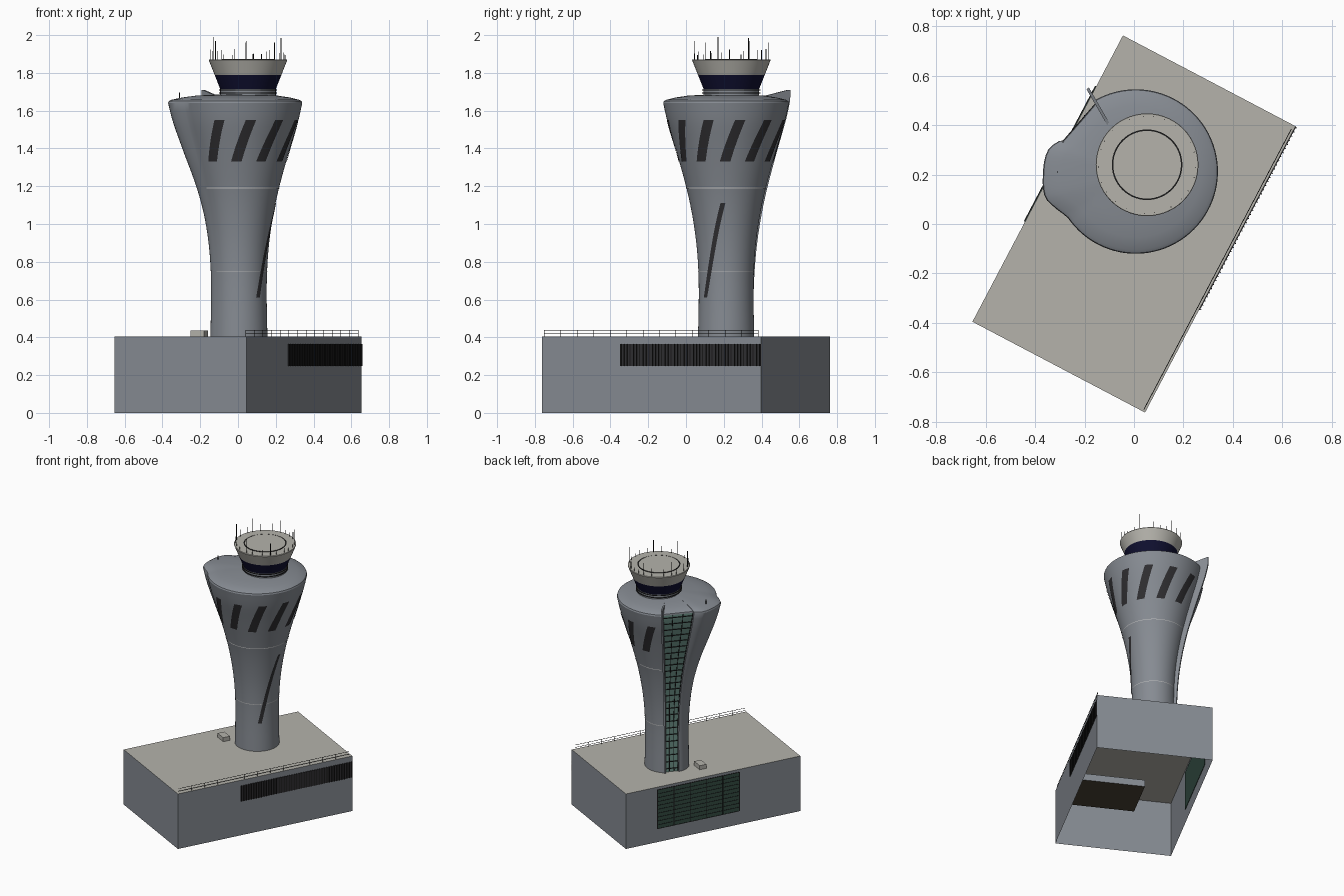
import bpy, bmesh, math, random
from mathutils import Vector, Matrix

if "Cube" in bpy.data.objects:
    bpy.data.objects.remove(bpy.data.objects["Cube"])
random.seed(4)


def material(name, r, g, b):
    m = bpy.data.materials.new(name)
    m.use_nodes = True
    m.diffuse_color = (r, g, b, 1)
    m.node_tree.nodes["Principled BSDF"].inputs["Base Color"].default_value = (r, g, b, 1)
    return m


GREY = material("grey_concrete", .24, .26, .29)
BEIGE = material("pale_roofing", .46, .45, .41)
DARK = material("dark_opening", .028, .027, .03)
BLACK = material("black_frame", .01, .01, .01)
GLASS = material("green_glass", .15, .28, .24)
PANEL = material("deep_green_glazing", .035, .075, .058)
NAVY = material("navy_glass", .005, .005, .03)
WHITE = material("light_joint", .5, .5, .5)
BRONZE = material("bronze_soffit", .07, .055, .035)


def finish(name, bm, *mats, smooth=False):
    me = bpy.data.meshes.new(name)
    bm.to_mesh(me)
    bm.free()
    ob = bpy.data.objects.new(name, me)
    bpy.context.scene.collection.objects.link(ob)
    for m in mats:
        me.materials.append(m)
    if smooth:
        bpy.ops.object.select_all(action="DESELECT")
        ob.select_set(True)
        bpy.context.view_layer.objects.active = ob
        bpy.ops.object.shade_smooth_by_angle(angle=math.radians(30))
    return ob


def add_loft(bm, rows, closed=False, caps=False, rule=None):
    """Skin between rows of points; rule(row, column) picks the material."""
    vs = [[bm.verts.new(p) for p in row] for row in rows]
    n = len(vs[0])
    for i in range(len(vs) - 1):
        for j in range(n if closed else n - 1):
            k = (j + 1) % n
            f = bm.faces.new((vs[i][j], vs[i][k], vs[i + 1][k], vs[i + 1][j]))
            f.material_index = rule(i, j) if rule else 0
    if caps:
        bm.faces.new(vs[0][::-1])
        bm.faces.new(vs[-1])


def add_box(bm, centre, size, frame=Matrix.Identity(4)):
    m = frame @ Matrix.Translation(centre) @ Matrix.Diagonal((*size, 1))
    return bmesh.ops.create_cube(bm, size=1, matrix=m)["verts"]


def add_rod(bm, p, q, r):
    d = Vector(q) - Vector(p)
    m = Matrix.Translation((Vector(p) + Vector(q)) / 2) @ d.to_track_quat("Z", "Y").to_matrix().to_4x4()
    bmesh.ops.create_cone(bm, cap_ends=True, segments=5, radius1=r, radius2=r, depth=d.length, matrix=m)


def lathe(name, profile, mats, rule=None, centre=(.053, .24), n=56, smooth=True):
    bm = bmesh.new()
    rows = [[Vector((centre[0] + r * math.cos(a), centre[1] + r * math.sin(a), z))
             for a in (2 * math.pi * k / n for k in range(n))] for r, z in profile]
    add_loft(bm, rows, True, rule=rule)
    return finish(name, bm, *mats, smooth=smooth)


def interp(table, x):
    """Smooth curve through a table of (x, y) pairs."""
    slope = lambda i: ((table[min(i + 1, len(table) - 1)][1] - table[max(i - 1, 0)][1])
                       / (table[min(i + 1, len(table) - 1)][0] - table[max(i - 1, 0)][0]))
    x = max(table[0][0], min(table[-1][0], x))
    i = max(k for k in range(len(table) - 1) if table[k][0] <= x)
    (x0, y0), (x1, y1) = table[i], table[i + 1]
    h = x1 - x0
    t = (x - x0) / h
    return ((2*t**3 - 3*t*t + 1) * y0 + (t**3 - 2*t*t + t) * h * slope(i)
            + (3*t*t - 2*t**3) * y1 + (t**3 - t*t) * h * slope(i + 1))


def spread(a, b, n):
    return [a + (b - a) * k / n for k in range(n + 1)]


# Base building: local x runs along the long side, local -y faces the railing
HL, HW, H = .655, .395, .405
BASE = Matrix.Rotation(math.atan2(1.16, .61), 4, "Z")
bm = bmesh.new()
add_box(bm, (0, 0, H / 2), (2 * HL, 2 * HW, H), BASE)
bm.normal_update()
bmesh.ops.delete(bm, geom=[f for f in bm.faces if f.normal.z < -.5], context="FACES_ONLY")
for f in bm.faces:
    f.material_index = 1 if f.normal.z > .5 else 0
finish("base_building", bm, GREY, BEIGE)

bm = bmesh.new()
add_box(bm, (-.38, -.13, .275), (.34, .5, .05), BASE)
bm.normal_update()
for f in bm.faces:
    f.material_index = 1 if f.normal.z < -.5 else 0
finish("inner_slab", bm, GREY, BRONZE)

bm = bmesh.new()
add_box(bm, (.235, -HW, .307), (.84, .006, .115), BASE)
finish("side_window_band", bm, DARK)
bm = bmesh.new()
for x in spread(-.18, .65, 44):
    add_box(bm, (x, -HW - .004, .307), (.004, .006, .115), BASE)
finish("side_window_fins", bm, BLACK)

bm = bmesh.new()
add_box(bm, (.112, HW, .243), (.616, .006, .285), BASE)
finish("rear_glazing", bm, PANEL)
bm = bmesh.new()
for x in spread(-.196, .42, 5):
    add_box(bm, (x, HW + .003, .243), (.005, .004, .285), BASE)
for z in spread(.1, .385, 10):
    add_box(bm, (.112, HW + .003, z), (.616, .004, .0025), BASE)
finish("rear_glazing_bars", bm, BLACK)

bm = bmesh.new()
for x in spread(-HL + .01, HL - .02, 13):
    add_rod(bm, BASE @ Vector((x, -HW + .01, H)), BASE @ Vector((x, -HW + .01, H + .033)), .0015)
for z in (.42, .438):
    add_rod(bm, BASE @ Vector((-HL + .01, -HW + .01, z)), BASE @ Vector((HL - .02, -HW + .01, z)), .0015)
finish("roof_railing", bm, BLACK)

bm = bmesh.new()
add_box(bm, (0, 0, .42), (.05, .08, .03), Matrix.Translation((-.205, .127, 0)) @ BASE)
finish("roof_unit", bm, BEIGE)

# Tower shaft: flared loft with a flat glazed face and a bulging stair lobe
CX, CY, TOP = .007, .2125, 1.64
RADIUS = [(.4, .149), (.6, .145), (.75, .147), (.9, .158), (1.05, .18), (1.19, .21),
          (1.4, .268), (1.55, .313), (TOP, .333)]
BUMP = [(.4, .03), (1, .035), (1.2, .075), (1.4, .125), (TOP, .13)]
LOBE = [(158, 0), (166, .75), (182, 1), (196, 1.12), (204, .6), (213, 0)]
MID, HALF = 139, 19


def polar(angle, r, z):
    a = math.radians(angle)
    return Vector((CX + r * math.cos(a), CY + r * math.sin(a), z))


def shaft_radius(angle, z, inset):
    r = interp(RADIUS, z)
    if inset:
        return r * math.cos(math.radians(HALF)) / math.cos(math.radians(angle - MID)) - .012
    if 158 < angle < 213:
        r *= 1 + interp(BUMP, z) * max(0, interp(LOBE, angle))
    return r


columns = [(a, True) for a in spread(MID - HALF, MID + HALF, 4)]
columns += [(a, False) for a in spread(MID + HALF, 360 + MID - HALF, 80)]
rows = [[polar(a, shaft_radius(a, z, s), z) for a, s in columns] for z in spread(.4, TOP, 30)]
for z, k in ((1.65, .99), (1.658, .95), (1.67, .8), (1.68, .6), (1.686, .25)):
    rows.append([polar(a, shaft_radius(a, TOP, s) * k, z) for a, s in columns])
bm = bmesh.new()
add_loft(bm, rows, True, rule=lambda i, j: 1 if j < 4 and i < 30 else 0)
finish("tower_shaft", bm, GREY, GLASS, smooth=True)


# Glazing bars on the flat face
def glass_point(s, z, off=.003):
    a = MID + HALF * s
    return polar(a, shaft_radius(a, z, True) + off, z)


bm = bmesh.new()
for k, z in enumerate(spread(.43, 1.62, 24)):
    add_rod(bm, glass_point(-1, z), glass_point(1, z), .003)
for s in (-.97, -.35, .35, .97):
    zs = spread(.41, TOP, 20)
    for lo, hi in zip(zs, zs[1:]):
        add_rod(bm, glass_point(s, lo), glass_point(s, hi), .0025)
finish("tower_glazing_bars", bm, BLACK)

# Blade fin beside the glazing, rising to a spike
fin = [(z, interp(RADIUS, z) - .015, interp(RADIUS, z) + .012 + .04 * (z - .4) / 1.24)
       for z in spread(.4, TOP, 16)] + [(1.675, .22, .389), (1.71, .378, .389)]
side = polar(MID - HALF + 90, .006, 0) - Vector((CX, CY, 0))
bm = bmesh.new()
add_loft(bm, [[polar(MID - HALF, r, z) + side * s for r, s in ((a, -1), (b, -1), (b, 1), (a, 1))]
              for z, a, b in fin], True, caps=True)
bmesh.ops.recalc_face_normals(bm, faces=bm.faces)
finish("blade_fin", bm, GREY)


# Slanted slots and joint lines laid on the shaft
def add_slot(bm, a0, a1, z0, z1, half):
    rows = []
    for t in spread(0, 1, 12):
        z = z0 + (z1 - z0) * t
        r = interp(RADIUS, z) + .003
        w = math.degrees(half / r)
        mid = 270 + a0 + (a1 - a0) * t
        rows.append([polar(a, r, z) for a in spread(mid - w, mid + w, 4)])
    add_loft(bm, rows)


bm = bmesh.new()
for k in range(8):
    a = -34.5 + 30.8 * k
    add_slot(bm, a, a + 15, 1.33, 1.55, .028)
add_slot(bm, 42, 85, .61, 1.11, .013)
finish("shaft_slots", bm, DARK)

bm = bmesh.new()
for z in (.75, 1.19):
    add_loft(bm, [[polar(a, interp(RADIUS, z) + .002, z + d) for a in spread(215, 475, 60)]
                  for d in (-.002, .002)])
finish("joint_lines", bm, WHITE)

# Control cab: neck, glazed band, flared crown and flat roof
lathe("cab_neck", [(.147, 1.66), (.147, 1.715)], [GREY])
lathe("cab_windows", [(.147, 1.715), (.15, 1.722), (.177, 1.79)], [NAVY])
lathe("cab_crown", [(.177, 1.79), (.208, 1.868), (.206, 1.872), (.143, 1.872),
                    (.143, 1.868), (.137, 1.868), (.137, 1.874), (.0005, 1.874)],
      [BEIGE, BLACK], rule=lambda i, j: 1 if i in (3, 4, 5) else 0)
for z in (1.692, 1.708):
    lathe("neck_rail", [(.147, z), (.154, z), (.154, z + .003), (.147, z + .003)], [BLACK], smooth=False)

# Antennas around the crown, and one on the stair lobe
bm = bmesh.new()
tall = {2: .115, 6: .09, 9: .1, 12: .12, 16: .1, 19: .09}
for k in range(22):
    a = math.radians(k * 360 / 22 + random.uniform(-6, 6))
    x, y = .053 + .197 * math.cos(a), .24 + .197 * math.sin(a)
    add_rod(bm, (x, y, 1.87), (x, y, 1.87 + tall.get(k, random.uniform(.02, .06))), .0018)
add_rod(bm, (-.31, .21, 1.64), (-.31, .21, 1.695), .003)
finish("antennas", bm, BLACK)
